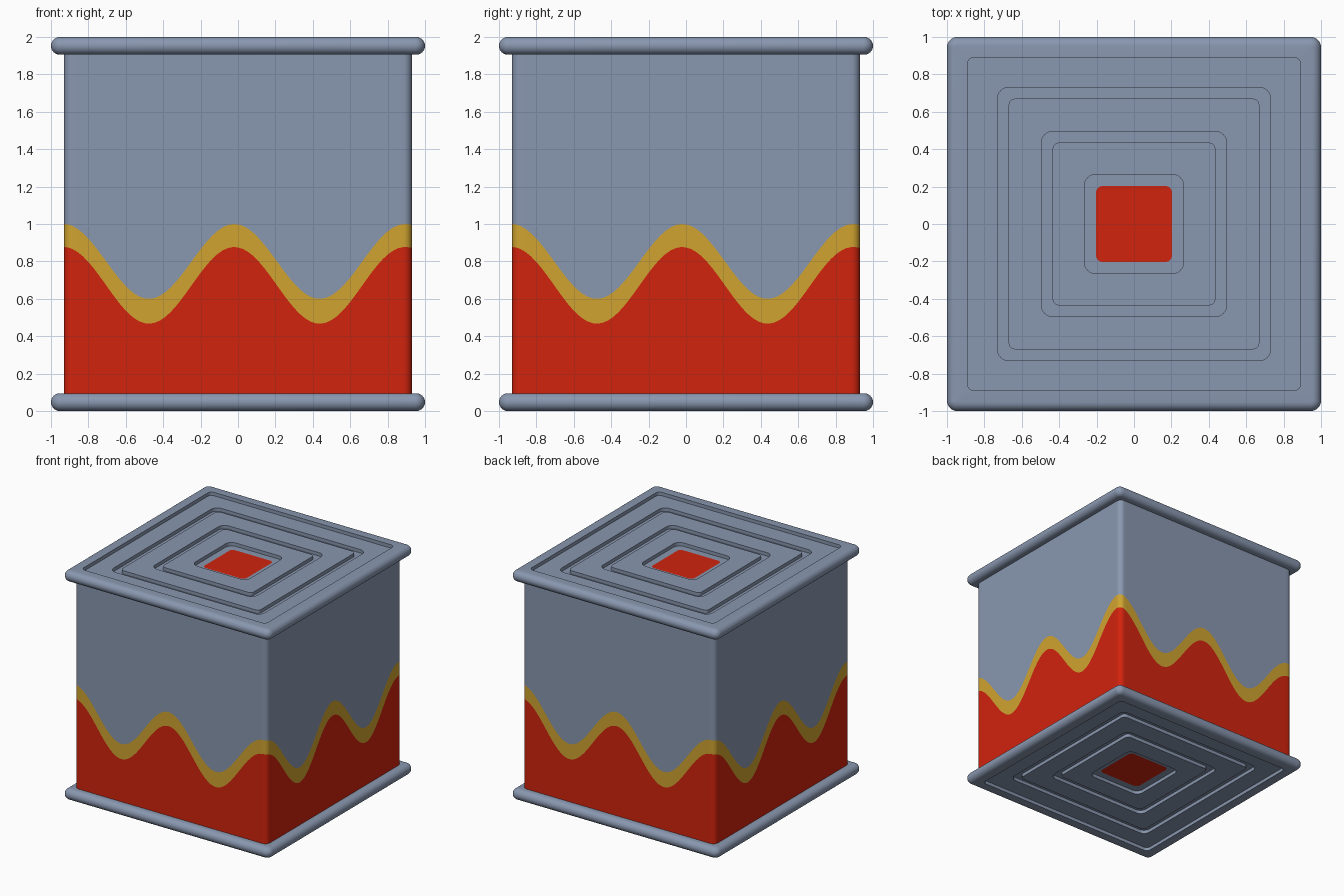
import bpy
import math

if "Cube" in bpy.data.objects:
    bpy.data.objects.remove(bpy.data.objects["Cube"])


def make_material(name, color):
    mat = bpy.data.materials.new(name)
    mat.use_nodes = True
    rgba = (*color, 1.0)
    mat.diffuse_color = rgba
    mat.node_tree.nodes["Principled BSDF"].inputs["Base Color"].default_value = rgba
    return mat


GREY = make_material("blue grey", (0.25, 0.31, 0.43))
GOLD = make_material("gold", (0.63, 0.37, 0.03))
RED = make_material("red", (0.64, 0.017, 0.004))


def make_object(name, verts, faces, mats, indices):
    mesh = bpy.data.meshes.new(name)
    mesh.from_pydata(verts, [], faces)
    for mat in mats:
        mesh.materials.append(mat)
    for poly, index in zip(mesh.polygons, indices):
        poly.material_index = index
    obj = bpy.data.objects.new(name, mesh)
    bpy.context.collection.objects.link(obj)
    bpy.ops.object.select_all(action="DESELECT")
    obj.select_set(True)
    bpy.context.view_layer.objects.active = obj
    bpy.ops.object.shade_smooth_by_angle(angle=math.radians(40))
    return obj


def rounded_square(half, radius, straight=1, arc=4):
    """Counterclockwise loop of (x, y, position along its side)."""
    inner = half - radius
    side = []
    for i in range(arc):
        a = math.radians(45 * (1 - i / arc))
        side.append((-inner - radius * math.sin(a), -inner - radius * math.cos(a)))
    for i in range(straight + 1):
        side.append((-inner + 2 * inner * i / straight, -half))
    for i in range(1, arc):
        a = math.radians(45 * i / arc)
        side.append((inner + radius * math.sin(a), -inner - radius * math.cos(a)))
    loop = []
    for turn in range(4):
        c, s = round(math.cos(turn * math.pi / 2)), round(math.sin(turn * math.pi / 2))
        loop += [(x * c - y * s, x * s + y * c, x) for x, y in side]
    return loop


# Lid: rounded rim, recessed panel, two square grooves and a central well
EDGE = 0.0475
PANEL, FLOOR = 1.97, 1.94
lid_rings = [(0.88, 2 - 2 * EDGE, 0.01)]
for i in range(13):
    a = math.pi * (i / 12 - 0.5)
    half = 1 - EDGE + EDGE * math.cos(a)
    lid_rings.append((half, 2 - EDGE + EDGE * math.sin(a), 0.055 - (1 - half)))
for half, before, after, radius in (
    (0.89, 2.0, PANEL, 0.035),
    (0.73, PANEL, FLOOR, 0.06),
    (0.67, FLOOR, PANEL, 0.035),
    (0.495, PANEL, FLOOR, 0.06),
    (0.435, FLOOR, PANEL, 0.035),
    (0.265, PANEL, FLOOR, 0.06),
):
    lid_rings += [(half, before, radius), (half, after, radius)]
lid_rings.append((0.203, FLOOR, 0.035))


def make_lid(name, flipped):
    verts, faces = [], []
    for half, z, radius in lid_rings:
        height = 2 - z if flipped else z
        verts += [(x, y, height) for x, y, _ in rounded_square(half, radius)]
    n = len(verts) // len(lid_rings)
    for r in range(len(lid_rings) - 1):
        for i in range(n):
            j = (i + 1) % n
            faces.append((r * n + i, r * n + j, (r + 1) * n + j, (r + 1) * n + i))
    indices = [0] * len(faces) + [1]
    faces.append(tuple(range(len(verts) - n, len(verts))))
    if flipped:
        faces = [face[::-1] for face in faces]
    return make_object(name, verts, faces, [GREY, RED], indices)


make_lid("top_lid", False)
make_lid("bottom_lid", True)

# Body: square wall split into red, gold and grey bands along a wave
loop = rounded_square(0.93, 0.045, straight=64)
period = max(s for _, _, s in loop) + 0.003
verts, faces, indices = [], [], []
for x, y, s in loop:
    wave = math.cos(2 * math.pi * (s + 0.02) / period)
    for z in (0.06, 0.672 + 0.205 * wave, 0.8 + 0.2 * wave, 1.94):
        verts.append((x, y, z))
for i in range(len(loop)):
    j = (i + 1) % len(loop)
    for band in range(3):
        faces.append((4 * i + band, 4 * j + band, 4 * j + band + 1, 4 * i + band + 1))
        indices.append(band)
make_object("body", verts, faces, [RED, GOLD, GREY], indices)
